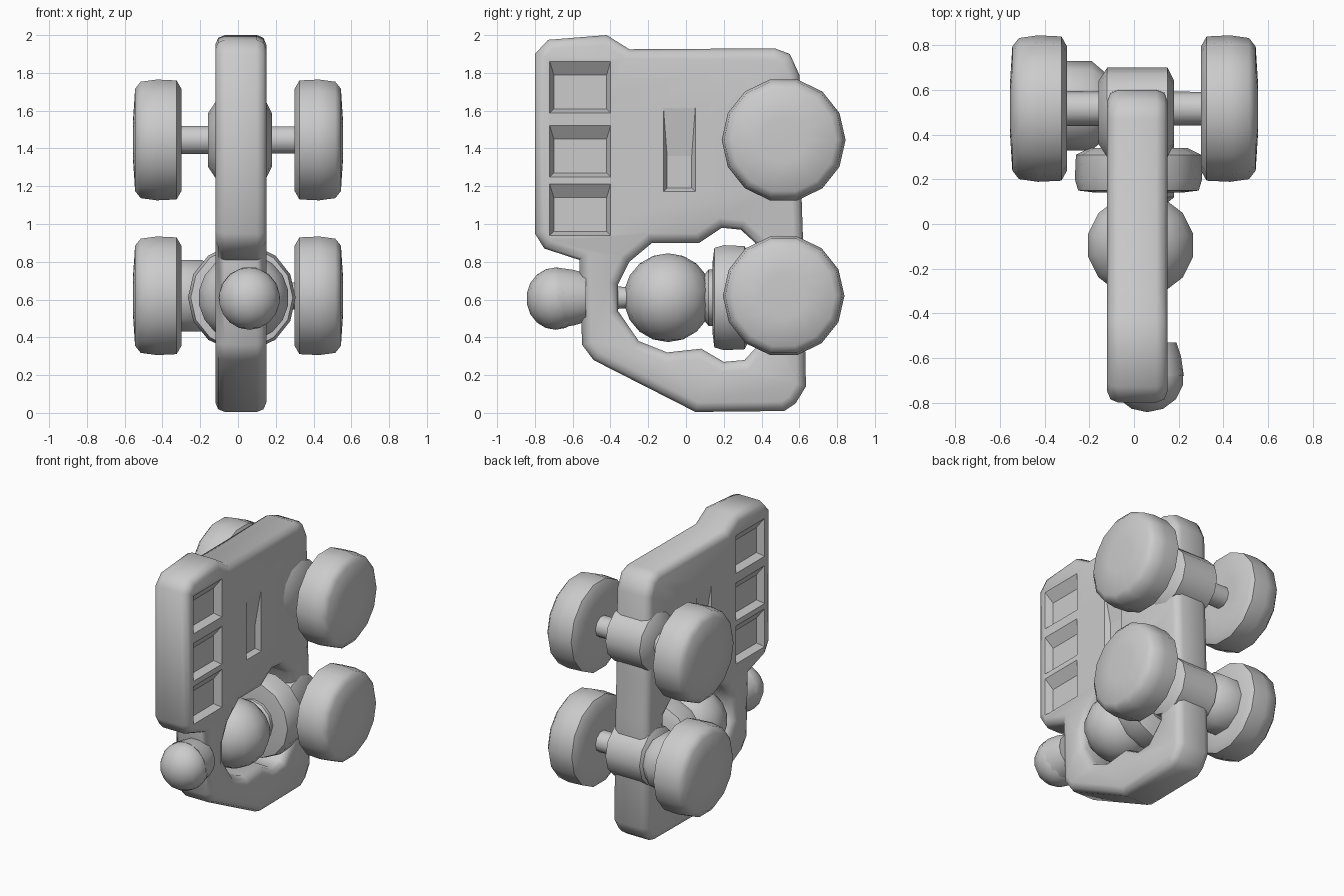
import bpy, bmesh, math
from mathutils import Matrix, Vector

if "Cube" in bpy.data.objects:
    bpy.data.objects.remove(bpy.data.objects["Cube"])

def finish(ob, angle=50):
    bpy.ops.object.select_all(action='DESELECT')
    ob.select_set(True)
    bpy.context.view_layer.objects.active = ob
    bpy.ops.object.shade_smooth_by_angle(angle=math.radians(angle))

def add_mesh(name, bm):
    bmesh.ops.recalc_face_normals(bm, faces=bm.faces)
    me = bpy.data.meshes.new(name)
    bm.to_mesh(me)
    bm.free()
    ob = bpy.data.objects.new(name, me)
    bpy.context.collection.objects.link(ob)
    return ob

def lathe(name, profile, axis, loc, sides=14):
    """Revolve (along axis, radius) points around world x or y."""
    bm = bmesh.new()
    rings = []
    for a, r in profile:
        ring = []
        for i in range(sides):
            t = 2 * math.pi * i / sides
            c, s = r * math.cos(t), r * math.sin(t)
            p = (a, c, s) if axis == 'x' else (c, a, s)
            ring.append(bm.verts.new(Vector(p) + Vector(loc)))
        rings.append(ring)
    for lo, hi in zip(rings, rings[1:]):
        for i in range(sides):
            j = (i + 1) % sides
            bm.faces.new((lo[i], lo[j], hi[j], hi[i]))
    bm.faces.new(rings[0])
    bm.faces.new(rings[-1])
    ob = add_mesh(name, bm)
    finish(ob)
    return ob

def ball(name, loc, size):
    bm = bmesh.new()
    bmesh.ops.create_uvsphere(bm, u_segments=14, v_segments=9, radius=1,
                              matrix=Matrix.Translation(loc) @ Matrix.Diagonal((*size, 1)))
    finish(add_mesh(name, bm), 60)

# Slab body: outline with a round opening, in (y, z)
outer = [(-.80, 1.9), (-.73, 1.975), (-.42, 2), (-.30, 1.925), (.47, 1.93), (.55, 1.9),
         (.60, 1.79), (.61, 1.2), (.62, .9), (.635, .14), (.58, .05), (.52, .01), (.05, .005),
         (-.49, .28), (-.55, .36), (-.565, .81), (-.75, .87), (-.80, .95)]
opening = [(-.30, .80), (-.18, .90), (.07, .90), (.19, .98), (.29, .97), (.40, .87), (.42, .4),
           (.31, .28), (.2, .27), (.08, .34), (-.10, .32), (-.25, .38), (-.36, .54), (-.36, .68)]
BEV, HALF, CX = 0.05, 0.135, 0.015
cu = bpy.data.curves.new("body", 'CURVE')
cu.dimensions, cu.fill_mode = '2D', 'BOTH'
for pts in (outer, opening):
    sp = cu.splines.new('POLY')
    sp.points.add(len(pts) - 1)
    for p, (y, z) in zip(sp.points, pts):
        p.co = (y, z, 0, 1)
    sp.use_cyclic_u = True
cu.extrude, cu.bevel_depth, cu.bevel_resolution, cu.offset = HALF - BEV, BEV, 1, -BEV
body = bpy.data.objects.new("body", cu)
bpy.context.collection.objects.link(body)
body.rotation_euler = (math.pi / 2, 0, math.pi / 2)
body.location.x = CX
body.select_set(True)
bpy.context.view_layer.objects.active = body
bpy.ops.object.convert(target='MESH')
body = bpy.context.object
bm = bmesh.new()
bm.from_mesh(body.data)
bmesh.ops.remove_doubles(bm, verts=bm.verts, dist=0.0005)
bmesh.ops.recalc_face_normals(bm, faces=bm.faces)
bm.to_mesh(body.data)
bm.free()

# Shallow side recesses, cut from both faces
def recess(bm, side, y0, y1, z0, z1, depth, top_slope):
    xo, xi = CX + side * (HALF + .02), CX + side * (HALF - depth)
    a = [bm.verts.new((xo, y, z)) for y, z in ((y0, z0), (y1, z0), (y1, z1), (y0, z1))]
    s = .03
    b = [bm.verts.new((xi, y, z)) for y, z in
         ((y0 + s, z0 + s), (y1 - s, z0 + s), (y1 - s, z1 - top_slope), (y0 + s, z1 - top_slope))]
    bm.faces.new(a)
    bm.faces.new(b)
    for i in range(4):
        j = (i + 1) % 4
        bm.faces.new((a[i], a[j], b[j], b[i]))

bm = bmesh.new()
for side in (-1, 1):
    for z in (.93, 1.24, 1.58):
        recess(bm, side, -.73, -.39, z, z + .31, .05, .1)
    recess(bm, side, -.13, .06, 1.16, 1.76, .035, .4)
cutter = add_mesh("recess_cutter", bm)
cutter.hide_render = True
cutter.hide_set(True)
mod = body.modifiers.new("recesses", 'BOOLEAN')
mod.operation, mod.object, mod.solver = 'DIFFERENCE', cutter, 'EXACT'
finish(body, 50)

# Wheels, axles and hubs
WY = 0.517
for level, z, r in (("upper", 1.445, .328), ("lower", .62, .322)):
    for side, label in ((-1, "left"), (1, "right")):
        prof = [(.305, .14), (.30, r - .05), (.325, r - .005), (.43, r), (.515, r - .012),
                (.545, r - .05), (.555, .12)]
        lathe(f"{level}_{label}_wheel", [(side * a, b) for a, b in prof], 'x', (0, WY, z))
    lathe(f"{level}_axle", [(-.32, .078), (.32, .075)], 'x', (0, WY, z), 10)
    lathe(f"{level}_hub", [(-.16, .14), (-.12, .2), (.15, .2), (.18, .14)], 'x', (0, .5, z), 12)
lathe("lower_left_collar", [(-.32, .14), (-.30, .2), (-.19, .2), (-.12, .14)], 'x', (0, .53, .62), 10)

# Ball, disc and shaft inside the opening
ball("inner_ball", (.03, -.095, .61), (.245, .235, .235))
lathe("inner_disc", [(.14, .19), (.15, .27), (.20, .285), (.31, .28), (.34, .22)], 'y', (.02, 0, .61))
lathe("shaft", [(-.45, .065), (-.30, .055), (.08, .1), (.12, .15), (.5, .15)], 'y', (.03, 0, .61), 12)

# Knob on the front
ball("front_knob", (.06, -.69, .605), (.165, .155, .165))
lathe("knob_base", [(-.68, .163), (-.59, .15), (-.53, .13)], 'y', (.06, 0, .61))
